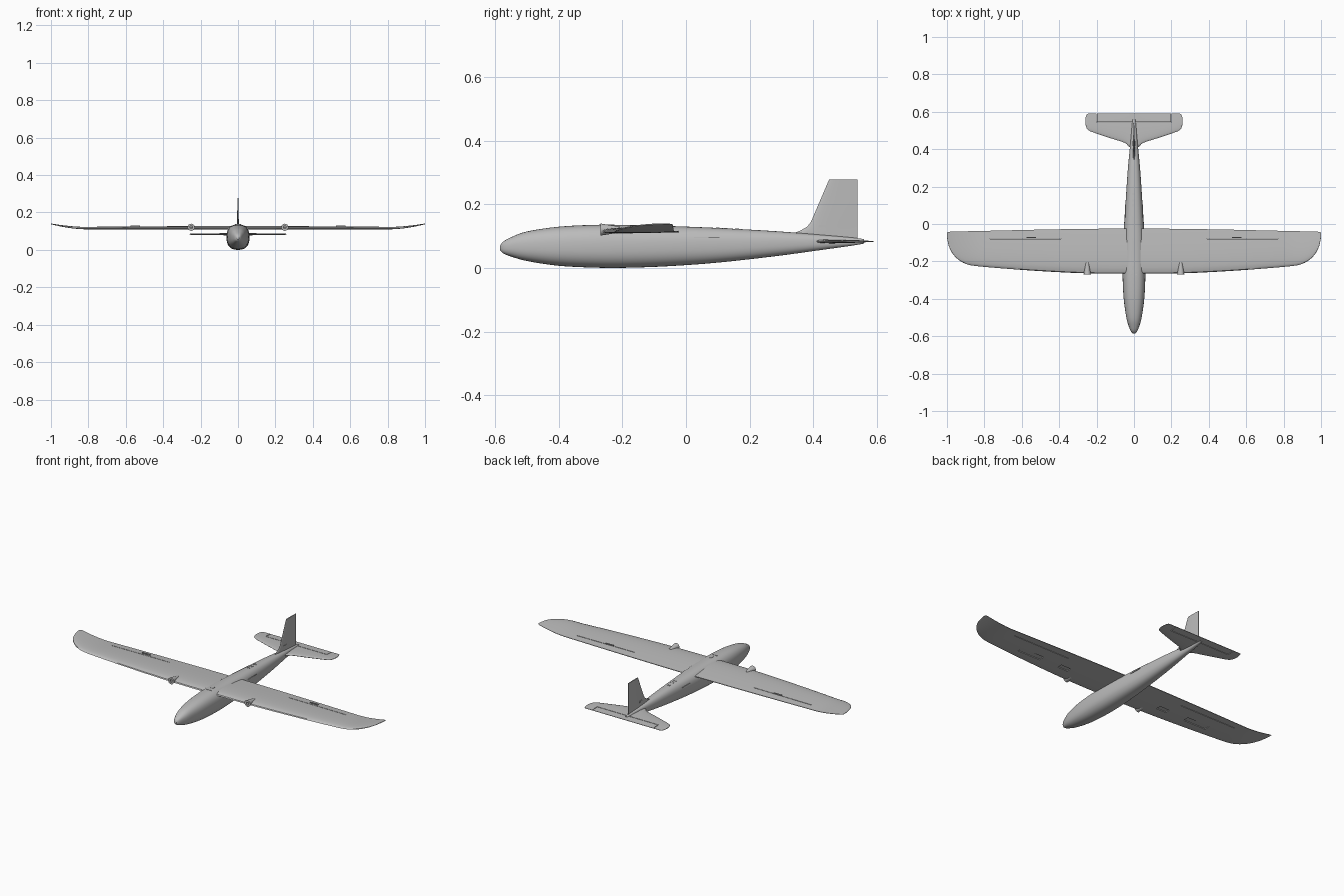
import bpy, bmesh, math
from mathutils import Matrix, Vector

if "Cube" in bpy.data.objects:
    bpy.data.objects.remove(bpy.data.objects["Cube"], do_unlink=True)

grey = bpy.data.materials.new("foam_grey")
grey.use_nodes = True
grey.diffuse_color = (0.5, 0.5, 0.5, 1)
grey.node_tree.nodes["Principled BSDF"].inputs["Base Color"].default_value = (0.5, 0.5, 0.5, 1)


def make(name, bm):
    """Turn a bmesh into a linked, coloured object."""
    bmesh.ops.recalc_face_normals(bm, faces=bm.faces[:])
    mesh = bpy.data.meshes.new(name)
    bm.to_mesh(mesh)
    bm.free()
    ob = bpy.data.objects.new(name, mesh)
    bpy.context.collection.objects.link(ob)
    mesh.materials.append(grey)
    return ob


def activate(ob):
    bpy.ops.object.select_all(action='DESELECT')
    ob.select_set(True)
    bpy.context.view_layer.objects.active = ob


def smooth(ob, angle=35):
    activate(ob)
    bpy.ops.object.shade_smooth_by_angle(angle=math.radians(angle))
    return ob


def loft(name, rings):
    """Skin a list of equal closed rings and cap both ends."""
    bm = bmesh.new()
    loops = [[bm.verts.new(p) for p in ring] for ring in rings]
    n = len(loops[0])
    for a, b in zip(loops, loops[1:]):
        for i in range(n):
            j = (i + 1) % n
            bm.faces.new((a[i], a[j], b[j], b[i]))
    bm.faces.new(loops[0])
    bm.faces.new(loops[-1])
    return make(name, bm)


def refine(rows, steps):
    """Catmull-Rom subdivision of rows of numbers."""
    out = []
    for i in range(len(rows) - 1):
        p0, p1, p2 = rows[max(i - 1, 0)], rows[i], rows[i + 1]
        p3 = rows[min(i + 2, len(rows) - 1)]
        for s in range(steps):
            t = s / steps
            out.append([0.5 * (2 * b + (c - a) * t + (2 * a - 5 * b + 4 * c - d) * t * t
                               + (3 * b - a - 3 * c + d) * t ** 3)
                        for a, b, c, d in zip(p0, p1, p2, p3)])
    return out + [list(rows[-1])]


def airfoil(lead, trail, top, bottom, n=12):
    """Closed section as (chord position, height) pairs."""
    def height(t):
        return 2.6 * (math.sqrt(t) - t) * (1 - 0.25 * t) + 0.12 * t + 0.35 * t * (1 - t)
    ts = [(1 - math.cos(math.pi * i / n)) / 2 for i in range(n + 1)]
    upper = [(lead + (trail - lead) * t, top * height(t)) for t in ts]
    lower = [(lead + (trail - lead) * t, -bottom * height(t) - 0.0005) for t in ts[:0:-1]]
    return upper + lower


def boxes(name, specs):
    """One mesh of boxes given as (centre, size)."""
    bm = bmesh.new()
    for centre, size in specs:
        bmesh.ops.create_cube(bm, size=1, matrix=Matrix.Translation(centre) @ Matrix.Diagonal((*size, 1)))
    return make(name, bm)


def cut(ob, specs):
    tool = boxes("cutter", specs)
    tool.hide_render = True
    mod = ob.modifiers.new("cut", 'BOOLEAN')
    mod.operation = 'DIFFERENCE'
    mod.object = tool
    activate(ob)
    bpy.ops.object.modifier_apply(modifier=mod.name)
    bpy.data.objects.remove(tool, do_unlink=True)


def mirrored(rows):
    return [(-r[0], *r[1:]) for r in rows[:0:-1]] + list(rows)


# Fuselage: y, half width, bottom, top
hull = [(-0.585, 0.006, 0.056, 0.070), (-0.575, 0.016, 0.046, 0.083), (-0.55, 0.027, 0.036, 0.097),
        (-0.50, 0.041, 0.022, 0.115), (-0.40, 0.055, 0.007, 0.130), (-0.28, 0.061, 0.001, 0.136),
        (-0.18, 0.061, 0.001, 0.135), (-0.05, 0.056, 0.006, 0.132), (0.10, 0.046, 0.017, 0.126),
        (0.28, 0.034, 0.037, 0.116), (0.42, 0.021, 0.056, 0.105), (0.52, 0.012, 0.070, 0.096),
        (0.56, 0.007, 0.077, 0.091)]
rings = []
for y, w, low, high in refine(hull, 4):
    mid, h, ring = (low + high) / 2, (high - low) / 2, []
    for i in range(40):
        a = math.tau * i / 40
        c, s = math.cos(a), math.sin(a)
        ring.append((w * math.copysign(abs(c) ** 0.82, c), y, mid + h * math.copysign(abs(s) ** 0.82, s)))
    rings.append(ring)
smooth(loft("fuselage", rings))

# Wing: x, leading edge, trailing edge, half thickness
plan = [(0, -0.266, -0.024, 0.0165), (0.25, -0.264, -0.026, 0.016), (0.5, -0.252, -0.030, 0.0145),
        (0.72, -0.236, -0.035, 0.0125), (0.85, -0.224, -0.038, 0.011), (0.90, -0.213, -0.039, 0.0095),
        (0.94, -0.190, -0.040, 0.0075), (0.97, -0.158, -0.041, 0.0055), (0.99, -0.118, -0.042, 0.004),
        (1.0, -0.072, -0.046, 0.002)]
half = refine(plan, 4)
rings = []
for x, lead, trail, thick in mirrored(half):
    lift = 0.025 * max(0, (abs(x) - 0.82) / 0.18) ** 1.7
    rings.append([(x, y, 0.1135 + lift + z) for y, z in airfoil(lead, trail, thick * 1.2, thick * 0.33)])
wing = loft("wing", rings)

# Aileron hinge slots, their inner ends and the underside servo bays
cuts = []
for s in (-1, 1):
    cuts += [((s * 0.58, -0.078, 0.115), (0.38, 0.003, 0.1)),
             ((s * 0.58, -0.17, 0.105), (0.15, 0.036, 0.018)),
             ((s * 0.345, -0.17, 0.105), (0.065, 0.030, 0.018))]
cut(wing, cuts)
smooth(wing)

# Tailplane with elevator slots
plan = [(0, 0.400, 0.59, 0.008), (0.025, 0.412, 0.59, 0.008), (0.05, 0.434, 0.59, 0.0075),
        (0.12, 0.457, 0.59, 0.007), (0.21, 0.487, 0.59, 0.006), (0.24, 0.499, 0.59, 0.005),
        (0.253, 0.512, 0.586, 0.004), (0.26, 0.535, 0.565, 0.002)]
rings = [[(x, y, 0.084 + z) for y, z in airfoil(lead, trail, thick, thick)]
         for x, lead, trail, thick in mirrored(refine(plan, 3))]
tail = loft("tailplane", rings)
cut(tail, [((0, 0.545, 0.084), (0.40, 0.003, 0.06))]
    + [((s * 0.2, 0.575, 0.084), (0.003, 0.056, 0.06)) for s in (-1, 1)])
smooth(tail)

# Fin: height, leading edge, half thickness
fin = [(0.08, 0.33, 0.007), (0.108, 0.335, 0.007), (0.118, 0.360, 0.0065), (0.130, 0.381, 0.006),
       (0.145, 0.393, 0.006), (0.21, 0.421, 0.005), (0.278, 0.450, 0.004)]
smooth(loft("fin", [[(x, y, z) for y, x in airfoil(lead, 0.54, thick, thick)] for z, lead, thick in fin]))

# Motor mounts on the leading edge
for side, s in (("left", 1), ("right", -1)):
    bm = bmesh.new()
    turn = Matrix.Translation((s * 0.25, -0.238, 0.121)) @ Matrix.Rotation(math.pi / 2, 4, 'X')
    bmesh.ops.create_cone(bm, cap_ends=True, segments=24, radius1=0.009, radius2=0.019,
                          depth=0.062, matrix=turn)
    mount = make(side + "_motor_mount", bm)
    cut(mount, [((s * 0.25, -0.268, 0.121), (0.014, 0.03, 0.014))])
    smooth(mount)

# Aileron horns, control fittings and top vents
for side, s in (("left", 1), ("right", -1)):
    boxes(side + "_aileron_horn", [((s * 0.55, -0.072, 0.127), (0.05, 0.006, 0.006))])
    boxes(side + "_tail_fitting", [((s * 0.006, 0.43, 0.131), (0.003, 0.026, 0.008))])
    boxes(side + "_hull_seam", [((s * 0.0475, 0.065, 0.097), (0.003, 0.08, 0.002))])
    boxes(side + "_top_vent", [((s * 0.006, y, z), (0.006, 0.012, 0.003))
                               for y, z in ((0.10, 0.1255), (0.125, 0.1245), (0.16, 0.123))])
boxes("wing_latch", [((0, -0.27, 0.1355), (0.03, 0.006, 0.004)), ((0, -0.235, 0.135), (0.014, 0.02, 0.005))])
